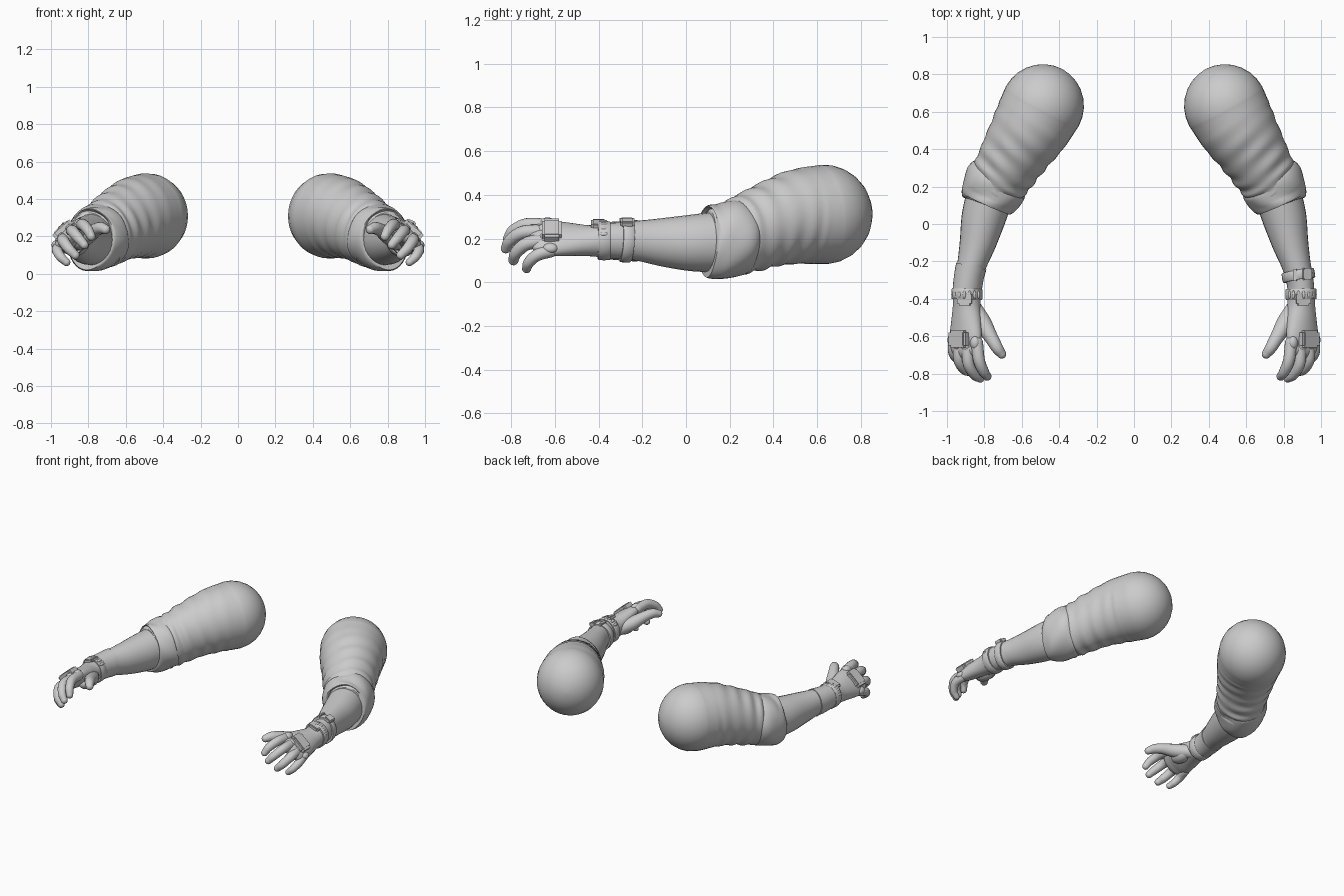
import bpy, bmesh
from math import sin, cos, pi, radians, exp
from mathutils import Vector, Matrix

cube = bpy.data.objects.get("Cube")
if cube:
    bpy.data.objects.remove(cube, do_unlink=True)

grey = bpy.data.materials.new("plain_grey")
grey.use_nodes = True
grey.diffuse_color = (0.6, 0.6, 0.6, 1)
grey.node_tree.nodes["Principled BSDF"].inputs["Base Color"].default_value = (0.6, 0.6, 0.6, 1)
UP = Vector((0, 0, 1))


def finish(name, bm, sx):
    """Mirror to the wanted side, fix normals, link and smooth."""
    bmesh.ops.scale(bm, vec=(sx, 1, 1), verts=bm.verts)
    bmesh.ops.recalc_face_normals(bm, faces=bm.faces)
    mesh = bpy.data.meshes.new(name)
    bm.to_mesh(mesh)
    bm.free()
    mesh.materials.append(grey)
    ob = bpy.data.objects.new(name, mesh)
    bpy.context.collection.objects.link(ob)
    bpy.ops.object.select_all(action='DESELECT')
    ob.select_set(True)
    bpy.context.view_layer.objects.active = ob
    bpy.ops.object.shade_smooth_by_angle(angle=radians(50))
    return ob


def spline(rows, steps):
    """Catmull-Rom through rows of x, y, z, half width, half height, roll."""
    rows = [Vector(r) for r in rows]
    p = [2 * rows[0] - rows[1]] + rows + [2 * rows[-1] - rows[-2]]
    out = []
    for i in range(1, len(p) - 2):
        a, b, c, d = p[i - 1:i + 3]
        for k in range(steps):
            t = k / steps
            out.append(0.5 * (2 * b + (c - a) * t + (2 * a - 5 * b + 4 * c - d) * t * t
                              + (3 * b - a - 3 * c + d) * t ** 3))
    return out + [rows[-1]]


def loft(name, rows, sx, sides=24, steps=5, round_start=False, round_end=False, fold=None):
    """Skin elliptical sections along a path, with optional domed ends."""
    pts = spline(rows, steps)
    last = len(pts) - 1
    rings = []
    for i, p in enumerate(pts):
        t = (pts[min(i + 1, last)].to_3d() - pts[max(i - 1, 0)].to_3d()).normalized()
        rings.append((p.to_3d(), t, p[3], p[4], p[5], i / last))

    def dome(ring, sign):
        c, t, a, b, roll, u = ring
        reach = (a + b) / 2
        angles = [pi / 2 * k / 7 for k in range(1, 7)] + [1.54]
        return [(c + t * sign * reach * sin(q), t, a * cos(q), b * cos(q), roll, u) for q in angles]
    if round_start:
        rings = dome(rings[0], -1)[::-1] + rings
    if round_end:
        rings += dome(rings[-1], 1)

    bm = bmesh.new()
    loops = []
    for c, t, a, b, roll, u in rings:
        side = UP.cross(t).normalized()
        top = t.cross(side)
        s = side * cos(radians(roll)) - top * sin(radians(roll))
        n = side * sin(radians(roll)) + top * cos(radians(roll))
        loop = []
        for k in range(sides):
            q = 2 * pi * k / sides
            g = 1 + (fold(u, q) if fold else 0)
            loop.append(bm.verts.new(c + s * a * g * cos(q) + n * b * g * sin(q)))
        loops.append(loop)
    for l0, l1 in zip(loops, loops[1:]):
        for k in range(sides):
            j = (k + 1) % sides
            bm.faces.new((l0[k], l0[j], l1[j], l1[k]))
    bm.faces.new(loops[0])
    bm.faces.new(loops[-1])
    return finish(name, bm, sx)


def pad(name, centre, size, roll, sx, box=False):
    """Flattened ball or bevelled block, tilted like the back of the hand."""
    bm = bmesh.new()
    if box:
        bmesh.ops.create_cube(bm, size=2)
        bmesh.ops.bevel(bm, geom=bm.edges[:], offset=0.25, segments=2, affect='EDGES')
    else:
        bmesh.ops.create_uvsphere(bm, u_segments=16, v_segments=10, radius=1)
    m = Matrix.Translation(centre) @ Matrix.Rotation(radians(roll), 4, 'Y') @ Matrix.Diagonal((*size, 1))
    bmesh.ops.transform(bm, matrix=m, verts=bm.verts)
    return finish(name, bm, sx)


def sleeve_fold(u, q):
    """Slanted cloth wrinkles that deepen toward the elbow."""
    amp = 0.045 * max(0, u - 0.15) ** 0.6
    wave = sin(2 * pi * (6.5 * u + 0.35 * sin(q + 0.6) + 0.15 * sin(2 * q)))
    return amp * wave * (0.65 + 0.35 * sin(3 * q + 8 * u))


def cuff_fold(u, q):
    return 0.025 * sin(2 * q + 5 * u) + 0.018 * sin(5 * q + 9 * u)


SLEEVE = [(0.49, 0.63, 0.31, 0.222, 0.228, 0), (0.55, 0.52, 0.30, 0.21, 0.218, 0),
          (0.63, 0.39, 0.265, 0.185, 0.195, 0), (0.70, 0.27, 0.22, 0.165, 0.178, 0),
          (0.75, 0.18, 0.19, 0.15, 0.165, 0)]
CUFF = [(0.715, 0.25, 0.21, 0.145, 0.16, 0), (0.733, 0.225, 0.205, 0.168, 0.176, 0),
        (0.765, 0.165, 0.187, 0.162, 0.174, 0), (0.79, 0.115, 0.18, 0.146, 0.166, 0),
        (0.797, 0.098, 0.18, 0.12, 0.145, 0)]
FOREARM = [(0.77, 0.16, 0.185, 0.125, 0.14, 0), (0.805, 0.03, 0.18, 0.118, 0.13, 0),
           (0.835, -0.1, 0.183, 0.098, 0.112, 0), (0.868, -0.22, 0.19, 0.078, 0.092, 0),
           (0.888, -0.31, 0.19, 0.072, 0.084, 10), (0.893, -0.38, 0.19, 0.07, 0.08, 20)]
PALM = [(0.893, -0.36, 0.19, 0.074, 0.082, 20), (0.895, -0.44, 0.19, 0.077, 0.068, 35),
        (0.897, -0.52, 0.195, 0.092, 0.06, 40), (0.90, -0.60, 0.20, 0.105, 0.052, 42),
        (0.903, -0.655, 0.20, 0.098, 0.04, 42)]
# knuckle, middle joint, end joint, tip radius
FINGERS = {
    "index": ((0.84, -0.635, 0.258), (0.828, -0.73, 0.262), (0.803, -0.79, 0.235), (0.785, -0.815, 0.20)),
    "middle": ((0.888, -0.645, 0.23), (0.885, -0.745, 0.228), (0.852, -0.805, 0.19), (0.822, -0.825, 0.155)),
    "ring": ((0.93, -0.64, 0.188), (0.935, -0.725, 0.178), (0.905, -0.778, 0.135), (0.87, -0.79, 0.10)),
    "little": ((0.96, -0.62, 0.143), (0.967, -0.68, 0.125), (0.947, -0.72, 0.09), (0.917, -0.73, 0.062)),
}
THUMB = [(0.865, -0.44, 0.175, 0.045, 0.045, 0), (0.81, -0.53, 0.20, 0.048, 0.046, 0),
         (0.765, -0.605, 0.232, 0.037, 0.036, 0), (0.733, -0.66, 0.245, 0.032, 0.032, 0),
         (0.708, -0.695, 0.237, 0.025, 0.025, 0)]


def band(name, sx, centre, along, half, a, b, roll=0):
    """Short rounded ring wrapped around the arm."""
    c, t = Vector(centre), Vector(along).normalized()
    rows = [(*(c + t * half * k), a * g, b * g, roll)
            for k, g in ((-1, 0.92), (-0.85, 1), (0.85, 1), (1, 0.92))]
    return loft(name, rows, sx, steps=2, sides=32)


for sx, label in ((1, "left"), (-1, "right")):
    # clothing and arm
    loft(label + "_sleeve", SLEEVE, sx, sides=40, steps=12, round_start=True, fold=sleeve_fold)
    loft(label + "_rolled_cuff", CUFF, sx, sides=40, steps=5, fold=cuff_fold)
    loft(label + "_forearm", FOREARM, sx, sides=28)

    # glove
    loft(label + "_glove_palm", PALM, sx, sides=28, round_end=True)
    loft(label + "_thumb", THUMB, sx, sides=16, round_start=True, round_end=True)
    pad(label + "_thumb_base", (0.845, -0.52, 0.175), (0.05, 0.085, 0.05), 40, sx)
    for finger, joints in FINGERS.items():
        thin = 0.9 if finger == "little" else 1
        rows = [(*j, r * thin, r * thin, 0) for j, r in zip(joints, (0.033, 0.031, 0.028, 0.023))]
        loft(label + "_" + finger + "_finger", rows, sx, sides=16, round_start=True, round_end=True)
        k = Vector(joints[0]) + Vector((0.012, 0.0, 0.014))
        pad(label + "_" + finger + "_knuckle_pad", k, (0.027, 0.036, 0.022), 42, sx)
    pad(label + "_knuckle_guard", (0.937, -0.615, 0.238), (0.062, 0.045, 0.02), 42, sx, box=True)

    # gathered wrist of the glove
    band(label + "_glove_wrist", sx, (0.893, -0.375, 0.19), (0.03, -1, 0), 0.028, 0.082, 0.09, 20)
    for i in range(7):
        q = radians(20 + 20 * i)
        spot = (0.893 + 0.08 * cos(q), -0.378, 0.19 + 0.087 * sin(q))
        pad(label + "_wrist_gather", spot, (0.009, 0.022, 0.009), 0, sx)
    pad(label + "_wrist_tab", (0.905, -0.40, 0.268), (0.04, 0.035, 0.01), 20, sx, box=True)

# strap with a buckle on the left wrist only
band("left_wrist_strap", 1, (0.879, -0.275, 0.19), (0.18, -1, 0.05), 0.025, 0.088, 0.099)
pad("left_strap_buckle", (0.925, -0.268, 0.275), (0.026, 0.032, 0.012), 25, 1, box=True)
pad("left_strap_loop", (0.862, -0.272, 0.286), (0.01, 0.032, 0.01), -8, 1, box=True)

# long glove gauntlet on the right wrist only
loft("right_gauntlet", [(0.870, -0.225, 0.19, 0.083, 0.096, 0), (0.883, -0.285, 0.19, 0.08, 0.091, 5),
                        (0.893, -0.36, 0.19, 0.077, 0.086, 18)], -1, sides=28)
